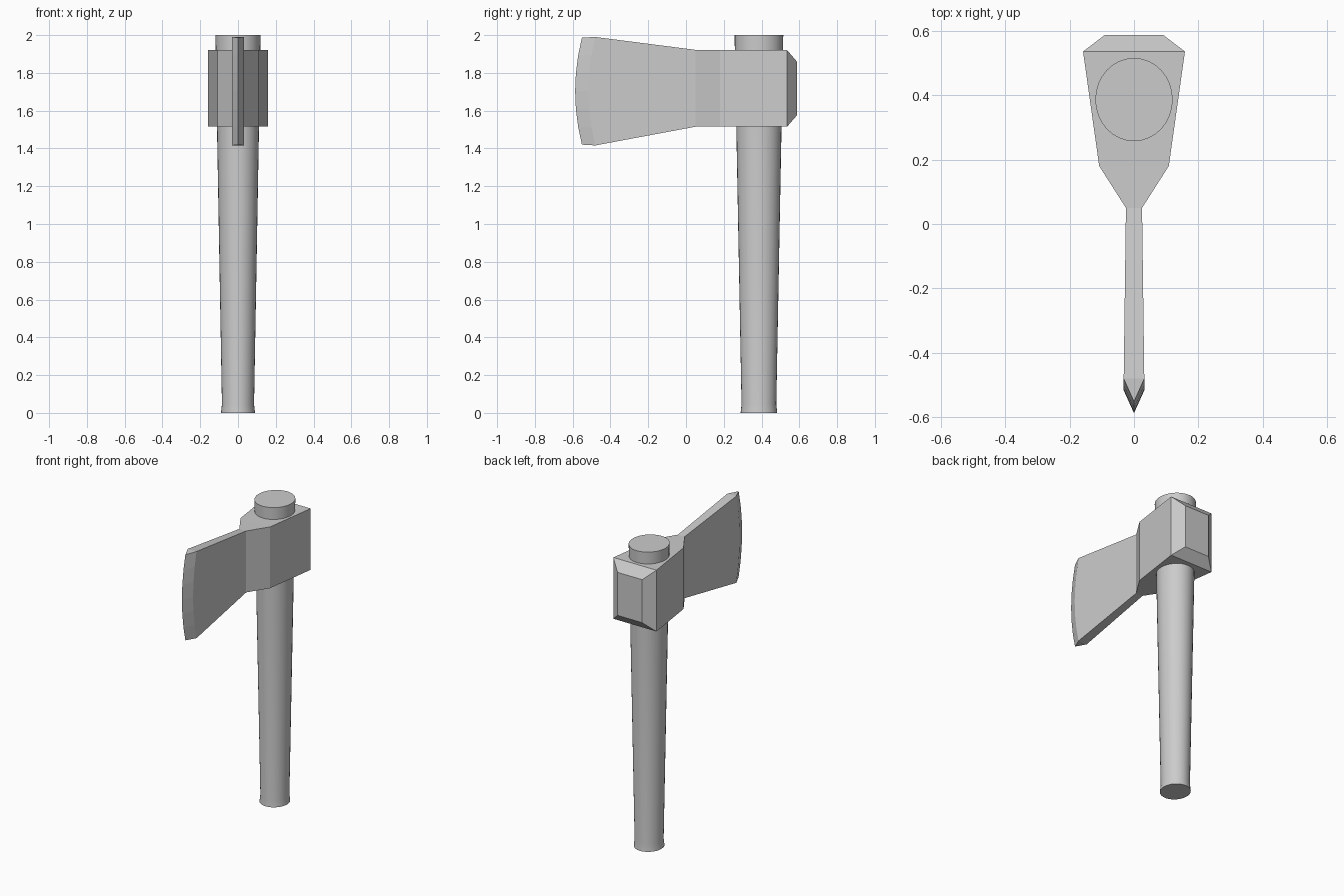
import bpy, bmesh, math

if "Cube" in bpy.data.objects:
    bpy.data.objects.remove(bpy.data.objects["Cube"])


def finish(name, bm):
    bmesh.ops.remove_doubles(bm, verts=bm.verts, dist=1e-5)
    bmesh.ops.recalc_face_normals(bm, faces=bm.faces)
    mesh = bpy.data.meshes.new(name)
    bm.to_mesh(mesh)
    bm.free()
    obj = bpy.data.objects.new(name, mesh)
    bpy.context.collection.objects.link(obj)
    return obj


# Handle: elliptical rings (z, x radius, y radius), flared at the foot
bm = bmesh.new()
SIDES = 32
rings = []
for z, rx, ry in [(0, 0.09, 0.097), (0.045, 0.085, 0.092), (2.0, 0.12, 0.129)]:
    angles = [2 * math.pi * i / SIDES for i in range(SIDES)]
    rings.append([bm.verts.new((rx * math.cos(a), 0.386 + ry * math.sin(a), z)) for a in angles])
for low, high in zip(rings, rings[1:]):
    for i in range(SIDES):
        j = (i + 1) % SIDES
        bm.faces.new((low[i], low[j], high[j], high[i]))
bm.faces.new(rings[0])
bm.faces.new(rings[-1])
handle = finish("handle", bm)
bpy.context.view_layer.objects.active = handle
handle.select_set(True)
bpy.ops.object.shade_smooth_by_angle(angle=math.radians(30))

# Axe head: sections from poll to bevel (y, half width, z low, z high, forward bulge)
sections = [
    (0.587, 0.09, 1.575, 1.86, 0),
    (0.535, 0.158, 1.515, 1.921, 0),
    (0.18, 0.108, 1.515, 1.921, 0),
    (0.05, 0.025, 1.515, 1.922, 0),
    (-0.48, 0.032, 1.416, 1.99, 0.036),
]
ROWS = 6
bm = bmesh.new()


def column(y, x, z0, z1, bulge):
    ts = [i / ROWS for i in range(ROWS + 1)]
    return [bm.verts.new((x, y - bulge * (1 - (2 * t - 1) ** 2), z0 + (z1 - z0) * t)) for t in ts]


def strip(a, b):
    for i in range(ROWS):
        bm.faces.new((a[i], a[i + 1], b[i + 1], b[i]))


left = [column(y, -w, z0, z1, b) for y, w, z0, z1, b in sections]
right = [column(y, w, z0, z1, b) for y, w, z0, z1, b in sections]
edge = column(-0.551, 0, 1.42, 1.987, 0.036)
for side in (left, right):
    for a, b in zip(side, side[1:] + [edge]):
        strip(a, b)
strip(left[0], right[0])
for k in (0, ROWS):
    for i in range(len(sections) - 1):
        bm.faces.new((left[i][k], right[i][k], right[i + 1][k], left[i + 1][k]))
    bm.faces.new((left[-1][k], right[-1][k], edge[k]))
finish("axe_head", bm)
